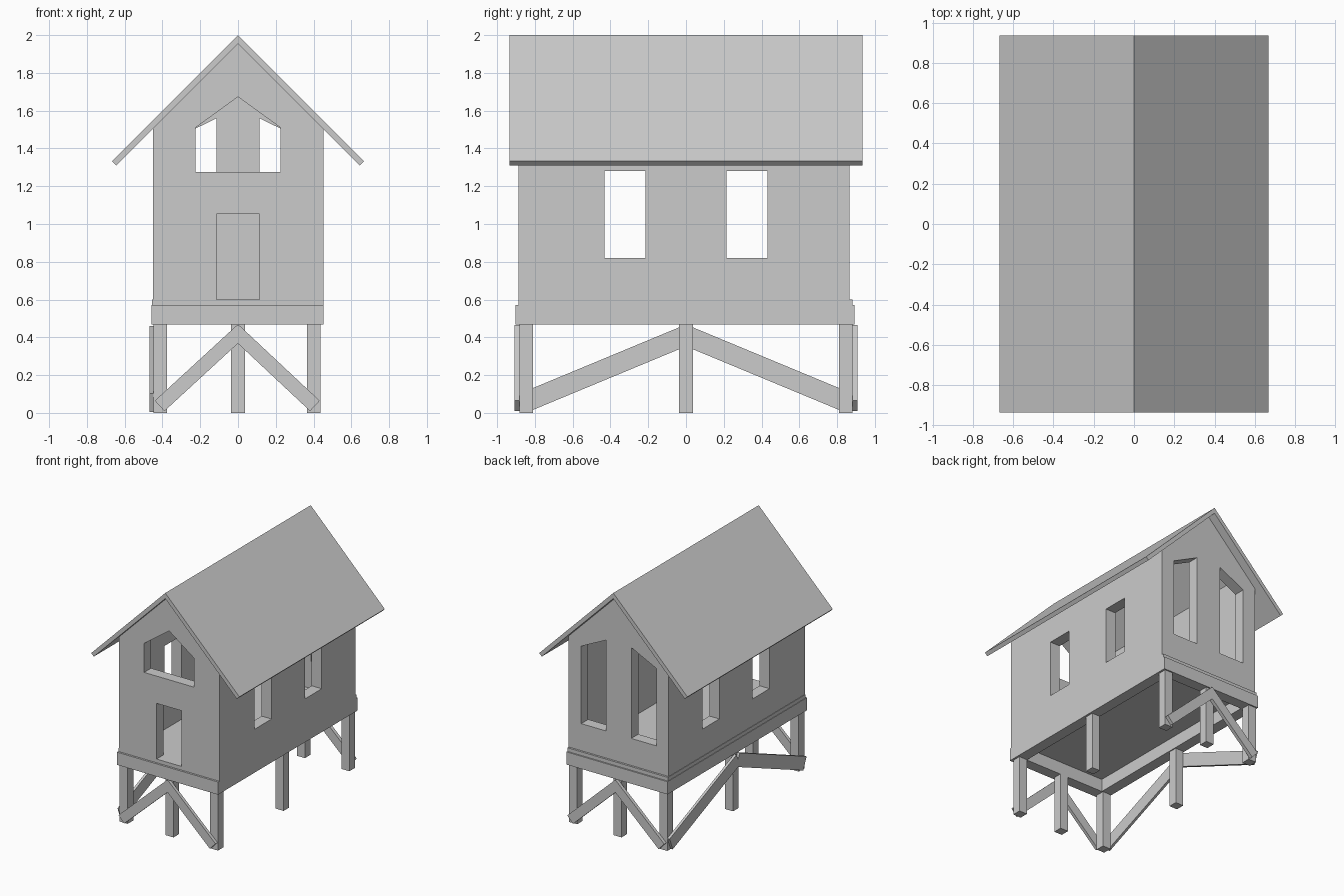
import bpy, bmesh, math
from mathutils import Vector

if "Cube" in bpy.data.objects:
    bpy.data.objects.remove(bpy.data.objects["Cube"])


def prism(name, pts, a, b, axis='y'):
    """Extrude a 2D profile from a to b. axis y: pts are (x, z); axis x: pts are (y, z)."""
    bm = bmesh.new()
    place = (lambda u, v: (u, a, v)) if axis == 'y' else (lambda u, v: (a, u, v))
    face = bm.faces.new([bm.verts.new(place(u, v)) for u, v in pts])
    ext = bmesh.ops.extrude_face_region(bm, geom=[face])
    shift = Vector((0, b - a, 0)) if axis == 'y' else Vector((b - a, 0, 0))
    bmesh.ops.translate(bm, vec=shift,
                        verts=[g for g in ext['geom'] if isinstance(g, bmesh.types.BMVert)])
    bmesh.ops.recalc_face_normals(bm, faces=bm.faces)
    mesh = bpy.data.meshes.new(name)
    bm.to_mesh(mesh)
    bm.free()
    ob = bpy.data.objects.new(name, mesh)
    bpy.context.collection.objects.link(ob)
    return ob


def rect(u0, u1, v0, v1):
    return [(u0, v0), (u1, v0), (u1, v1), (u0, v1)]


def box(name, x, y, z):
    return prism(name, rect(*x, *z), y[0], y[1])


def brace(name, p, q, width, a, b, axis):
    """Flat board whose centre line runs from p to q."""
    p, q = Vector(p), Vector(q)
    d = (q - p).normalized()
    n = Vector((-d.y, d.x)) * width / 2
    return prism(name, [p - n, q - n, q + n, p + n], a, b, axis)


def cut(target, cutters):
    for c in cutters:
        c.hide_render = True
        mod = target.modifiers.new('cut', 'BOOLEAN')
        mod.operation = 'DIFFERENCE'
        mod.solver = 'EXACT'
        mod.object = c
        bpy.context.view_layer.objects.active = target
        bpy.ops.object.modifier_apply(modifier=mod.name)
        bpy.data.objects.remove(c)


# Hollow house body with gable ends
X0, X1, Y0, Y1 = -0.45, 0.452, -0.886, 0.865
T, FLOOR, APEX = 0.09, 0.60, 1.955
walls = prism('walls', [(X0, FLOOR), (X1, FLOOR), (X1, APEX - X1), (0, APEX), (X0, APEX + X0)], Y0, Y1)
cutters = [box('room_cutter', (X0 + T, X1 - T), (Y0 + T, Y1 - T), (0.5, 2.2))]

# Door and peaked window in the front wall
cutters.append(box('door_cutter', (-0.113, 0.113), (-1, -0.7), (0.5, 1.053)))
cutters.append(prism('gable_window_cutter',
                     [(-0.225, 1.275), (0.225, 1.275), (0.225, 1.51), (0, 1.673), (-0.225, 1.51)],
                     -1, -0.7))
# Slanted windows in the back wall, rectangular windows through both side walls
for s in (-1, 1):
    cutters.append(prism('back_window_cutter',
                         [(s * 0.113, 0.82), (s * 0.338, 0.82), (s * 0.338, 1.45), (s * 0.113, 1.56)],
                         0.7, 1))
    y = sorted((s * 0.214, s * 0.431))
    cutters.append(box('side_window_cutter', (-1, 1), y, (0.82, 1.28)))
cut(walls, cutters)

# Roof, two slopes meeting at the ridge
prism('roof', [(0, 2.0), (0.667, 1.333), (0.644, 1.31), (0, APEX - 0.001),
               (-0.644, 1.31), (-0.667, 1.333)], -0.935, 0.935)

# Floor slab and beam ring beneath it
box('floor', (-0.454, 0.452), (-0.886, 0.881), (0.57, FLOOR))
ring = box('floor_beams', (-0.458, 0.452), (-0.902, 0.892), (0.467, 0.57))
cut(ring, [box('beam_cutter', (-0.368, 0.362), (-0.812, 0.802), (0.3, 0.7))])

# Eight stilts
for x in (-0.4125, 0, 0.4):
    for y in (-0.845, 0, 0.845):
        if x or y:
            box('stilt', (x - 0.036, x + 0.036), (y - 0.036, y + 0.036), (0, 0.467))

# Diagonal braces on the front and back
for y in ((-0.907, -0.881), (0.881, 0.909)):
    brace('end_brace', (0.407, 0.037), (-0.022, 0.439), 0.075, *y, 'y')
    brace('end_brace', (-0.415, 0.037), (0.022, 0.439), 0.075, *y, 'y')

# Long braces on the left side only
for s in (-1, 1):
    brace('side_brace', (s * 0.86, 0.053), (0, 0.41), 0.107, -0.469, -0.448, 'x')
